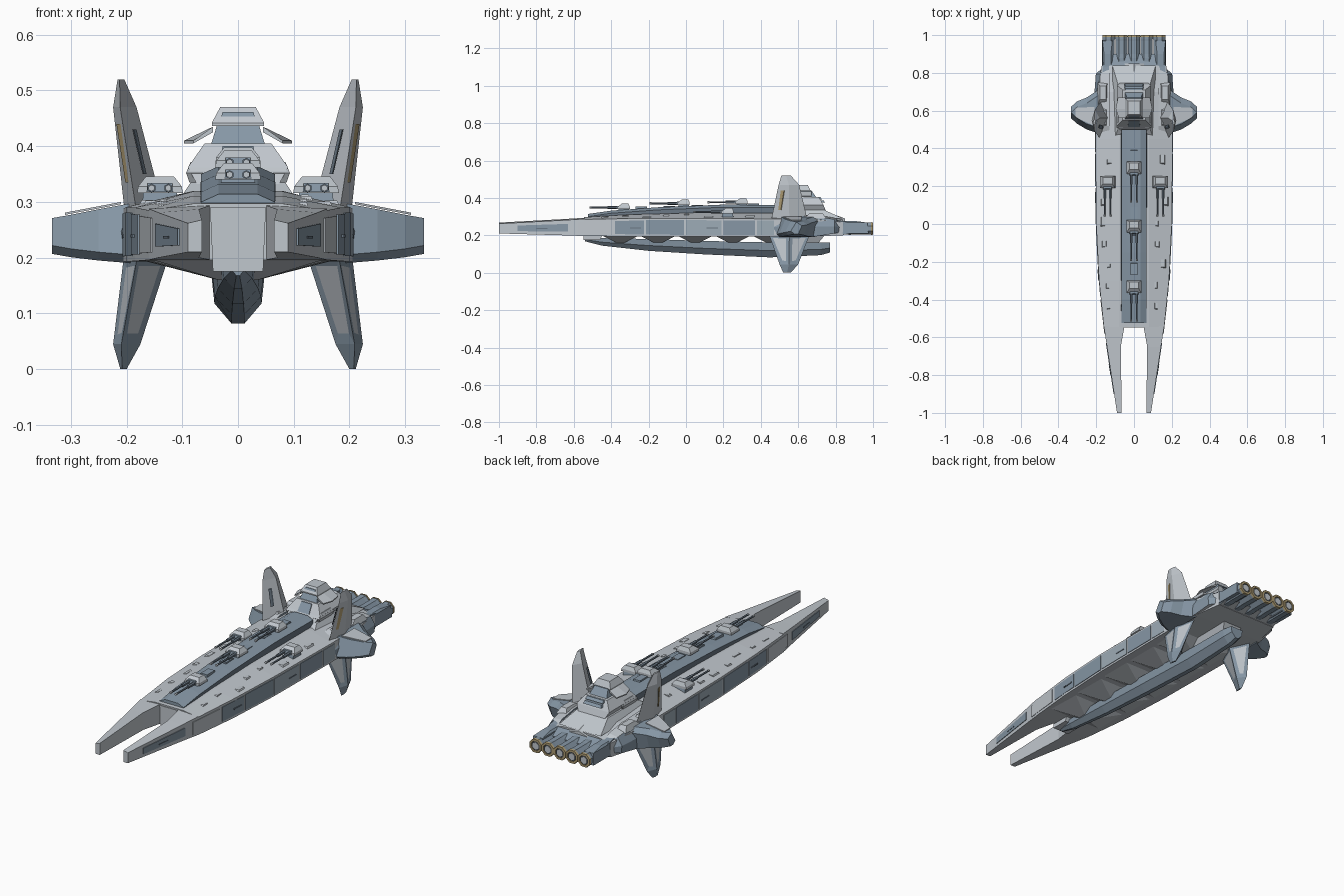
import bpy, bmesh, math, random

if "Cube" in bpy.data.objects:
    bpy.data.objects.remove(bpy.data.objects["Cube"])
random.seed(4)


def material(name, r, g, b):
    m = bpy.data.materials.new(name)
    m.use_nodes = True
    m.diffuse_color = (r, g, b, 1)
    m.node_tree.nodes["Principled BSDF"].inputs["Base Color"].default_value = (r, g, b, 1)
    return m


LIGHT = material("light grey", .53, .57, .61)
PALE = material("pale blue grey", .34, .41, .47)
BLUE = material("blue grey", .24, .31, .38)
DEEP = material("deep blue grey", .14, .18, .225)
DARK = material("dark slate", .06, .07, .08)
GOLD = material("gold", .42, .33, .17)


def loft(name, sections, mats, rule=None, inset=None):
    """Skin equal-sized loops of points, cap both ends, colour faces by rule."""
    bm = bmesh.new()
    rings = [[bm.verts.new(p) for p in s] for s in sections]
    n = len(rings[0])
    for a, b in zip(rings, rings[1:]):
        for i in range(n):
            j = (i + 1) % n
            bm.faces.new((a[i], a[j], b[j], b[i]))
    bm.faces.new(rings[0])
    bm.faces.new(rings[-1])
    bmesh.ops.recalc_face_normals(bm, faces=bm.faces)
    if rule:
        for f in bm.faces:
            f.material_index = rule(f)
    if inset:
        faces = [f for f in bm.faces if f.calc_area() > inset[0]]
        bmesh.ops.inset_individual(bm, faces=faces, thickness=inset[1], depth=-.002)
        for f in faces:
            f.material_index = 1
    mesh = bpy.data.meshes.new(name)
    bm.to_mesh(mesh)
    bm.free()
    for m in mats:
        mesh.materials.append(m)
    ob = bpy.data.objects.new(name, mesh)
    bpy.context.collection.objects.link(ob)
    return ob


def frustum(name, levels, mat, cx=0):
    """Stack of rectangles: (z, half width, front y, back y)."""
    return loft(name, [[(cx - h, a, z), (cx + h, a, z), (cx + h, b, z), (cx - h, b, z)]
                       for z, h, a, b in levels], [mat])


def barrel(name, x, z, rings, mat, sides=8):
    """Round part along y: rings of (y, radius)."""
    ang = [math.tau * (i + .5) / sides for i in range(sides)]
    return loft(name, [[(x + r * math.cos(a), y, z + r * math.sin(a)) for a in ang]
                       for y, r in rings], [mat])


def lerp_row(rows, y):
    for a, b in zip(rows, rows[1:]):
        if y <= b[0]:
            t = (y - a[0]) / (b[0] - a[0])
            return [p + (q - p) * t for p, q in zip(a, b)]
    return rows[-1]


# Main hull: y, half width, wall bottom, wall top, deck height
HULL = [(-.545, .16, .196, .285, .297), (-.3, .185, .194, .29, .311), (0, .2, .193, .291, .319),
        (.45, .205, .193, .288, .32), (.7, .198, .195, .285, .31), (.84, .17, .2, .27, .285)]
loft("hull", [[(-w, y, zb), (-w, y, zt), (-.08, y, zd), (.08, y, zd), (w, y, zt), (w, y, zb)]
              for y, w, zb, zt, zd in HULL], [LIGHT])
frustum("notch_wall", [(.29, .05, -.548, -.4), (.175, .045, -.548, -.46)], LIGHT)

# Forked bow: y, inner x, outer x, bottom, top
PRONG = [(-1, .065, .09, .21, .262), (-.65, .07, .143, .2, .281), (-.54, .05, .16, .196, .288)]
WALL = [(y, w, zb, zt) for y, i, w, zb, zt in PRONG[:2]] + [r[:4] for r in HULL]
PANELS = [(-.9, -.63, .25, .75, BLUE), (-.58, -.4, .14, .86, LIGHT), (-.38, -.225, .12, .88, BLUE),
          (-.215, -.01, .1, .9, BLUE), (0, .19, .1, .9, PALE), (.2, .37, .1, .9, BLUE),
          (.38, .47, .1, .9, PALE)]


def wall_plate(name, s, y0, y1, lo, hi, out, mat):
    secs = []
    for y in (y0, y1):
        _, w, zb, zt = lerp_row(WALL, y)
        a, b = zb + (zt - zb) * lo, zb + (zt - zb) * hi
        secs.append([(s * (w - .004), y, a), (s * (w + out), y, a),
                     (s * (w + out), y, b), (s * (w - .004), y, b)])
    loft(name, secs, [mat])


for s, side in ((1, "left"), (-1, "right")):
    loft(f"{side}_bow_prong", [[(s * i, y, zb), (s * w, y, zb), (s * w, y, zt), (s * i, y, zt + .006)]
                               for y, i, w, zb, zt in PRONG], [LIGHT])
    for y0, y1, lo, hi, mat in PANELS:
        wall_plate(f"{side}_wall_panel", s, y0, y1, lo, hi, .003, mat)
    for y in (-.8, -.3, .11):
        wall_plate(f"{side}_wall_slot", s, y, y + .06, .44, .5, .005, DEEP)

    # Low deck armour plates
    for k in range(8):
        y = -.46 + k * .11
        _, w, zb, zt, zd = lerp_row(HULL, y)
        x = random.uniform(.11, w - .03)
        z = zd + (zt - zd) * (x - .08) / (w - .08)
        h, d = random.uniform(.01, .02), random.uniform(.03, .06)
        frustum(f"{side}_deck_plate", [(z - .01, h, y, y + d), (z + .004, h * .6, y + .012, y + d)],
                LIGHT, s * x)

    # Aft shoulder with blue wall and light top
    loft(f"{side}_shoulder", [[(s * .13, y, a), (s * w, y, a), (s * (w + .004), y, (a + b) / 2),
                               (s * (w - .02), y, b), (s * .13, y, b + .008)]
                              for y, w, a, b in ((.46, .2, .2, .285), (.52, .208, .195, .305),
                                                 (.7, .205, .195, .3), (.795, .198, .21, .285),
                                                 (.82, .17, .215, .27))],
         [LIGHT, BLUE], lambda f: 0 if abs(f.normal.z) > .6 else 1)
    for y in (.53, .66):
        frustum(f"{side}_shoulder_block", [(.29, .028, y - .03, y + .09), (.318, .016, y, y + .07)],
                LIGHT, s * .165)

    # Side pod, lofted outward
    loft(f"{side}_side_pod", [[(s * x, y0, a + .015), (s * x, y0 + .03, b), (s * x, y1 - .03, b),
                               (s * x, y1, b - .02), (s * x, y1 - .02, a), (s * x, y0 + .02, a)]
                              for x, y0, y1, a, b in ((.19, .48, .71, .19, .298), (.25, .5, .67, .195, .287),
                                                      (.3, .53, .65, .201, .277), (.334, .56, .62, .207, .271))],
         [BLUE])
    loft(f"{side}_pod_cover", [[(s * x, y, z), (s * x, y + d, z), (s * x, y + d, z + .004), (s * x, y, z + .004)]
                               for x, y, d, z in ((.21, .52, .1, .296), (.31, .565, .05, .277))], [LIGHT])

    # Fins: z, inner x, outer x, front y, back y
    def fin(name, rows, mats, inset=None):
        loft(name, [[(s * (i * .3 + o * .7), a, z), (s * o, (a + b) / 2, z),
                     (s * (i * .4 + o * .6), b, z), (s * i, (a + b) / 2 + .01, z)]
                    for z, i, o, a, b in rows], mats, inset=inset)

    fin(f"{side}_upper_fin", [(.28, .132, .203, .455, .65), (.47, .182, .224, .495, .605),
                              (.52, .204, .216, .51, .56)], [LIGHT])
    fin(f"{side}_lower_fin", [(.2, .125, .205, .445, .66), (.045, .175, .224, .5, .6),
                              (0, .2, .211, .52, .56)], [BLUE, LIGHT], inset=(.01, .025))
    loft(f"{side}_fin_marking", [[(s * x, y, z), (s * (x + .009), y + .022, z),
                                  (s * (x + .005), y + .027, z), (s * (x - .004), y + .01, z)]
                                 for z, x, y in ((.335, .193, .485), (.44, .209, .502))], [GOLD])
    loft(f"{side}_fin_slot", [[(s * x, y, z), (s * (x + .005), y - .01, z),
                               (s * (x + .007), y - .006, z), (s * x, y + .01, z)]
                              for z, x, y in ((.35, .164, .51), (.43, .182, .518))], [DEEP])

# Pyramid ribs under the hull
for k in range(5):
    c = -.35 + k * .2
    w = lerp_row(HULL, c)[1] - .015
    frustum("belly_rib", [(.2, w, c - .1, c + .1), (.16, .035, c - .02, c + .02)], LIGHT)

# Keel: y, half width, bottom, top
loft("keel", [[(-w * .25, y, a), (w * .25, y, a), (w * .9, y, a + (b - a) * .45), (w, y, b),
               (-w, y, b), (-w * .9, y, a + (b - a) * .45)]
              for y, w, a, b in ((-.54, .012, .168, .188), (-.45, .028, .145, .186), (-.2, .04, .117, .18),
                                 (.1, .046, .098, .17), (.45, .047, .082, .162), (.72, .045, .094, .162),
                                 (.77, .035, .108, .162))], [BLUE])
frustum("keel_mount", [(.21, .06, .45, .75), (.15, .03, .52, .7)], LIGHT)

# Raised spine along the deck
loft("deck_spine", [[(-.07, y, .28), (-.066, y, z - .014), (-.035, y, z), (.035, y, z),
                     (.066, y, z - .014), (.07, y, .28)]
                    for y, z in ((-.525, .314), (-.4, .332), (-.15, .35), (.2, .364), (.5, .362))],
     [BLUE, DEEP], lambda f: 1 if abs(f.normal.x) > .9 else 0)
for k in range(5):
    y = -.27 + k * .15
    frustum("spine_plate", [(.32, .022, y, y + .07), (.354 + .004 * k, .018, y, y + .06)], BLUE)


# Twin-barrel turrets
def turret(name, x, y, z):
    frustum(name + "_base", [(z - .02, .032, y - .005, y + .06), (z + .008, .03, y, y + .055)], BLUE, x)
    frustum(name + "_house", [(z + .006, .041, y - .005, y + .06), (z + .018, .039, y - .005, y + .06),
                              (z + .036, .025, y + .018, y + .052)], LIGHT, x)
    frustum(name + "_gun_port", [(z + .008, .024, y - .012, y), (z + .024, .022, y - .008, y + .01)], BLUE, x)
    for d in (-.015, .015):
        barrel(name + "_gun", x + d, z + .015, [(y - .15, .005), (y - .06, .005), (y - .06, .008), (y, .008)],
               DEEP, 6)
        barrel(name + "_muzzle", x + d, z + .015, [(y - .155, .006), (y - .145, .006)], LIGHT, 6)


turret("front_turret", 0, -.36, .334)
turret("middle_turret", 0, -.04, .356)
turret("rear_turret", 0, .27, .362)
turret("left_turret", .14, .195, .31)
turret("right_turret", -.14, .195, .31)

# Command tower
frustum("tower_foot", [(.29, .115, .43, .84), (.335, .085, .5, .74)], LIGHT)
frustum("tower_body", [(.325, .07, .49, .75), (.362, .09, .52, .735), (.405, .06, .55, .71)], LIGHT)
frustum("tower_front_strip", [(.36, .032, .514, .56), (.4, .028, .542, .57)], BLUE)
frustum("tower_neck", [(.385, .054, .545, .71), (.44, .037, .575, .67)], BLUE)
frustum("tower_head", [(.436, .047, .56, .665), (.442, .047, .56, .665), (.47, .032, .58, .65)], LIGHT)
frustum("bridge_window", [(.453, .03, .565, .58), (.461, .028, .57, .59)], BLUE)
for z in (.375, .392):
    frustum("tower_step", [(z, .05, .66, .745 - (z - .375)), (z + .012, .045, .66, .735 - (z - .375))], BLUE)
for s, side in ((1, "left"), (-1, "right")):
    loft(f"{side}_tower_flare", [[(s * .045, y, .425), (s * x, y, .405), (s * x, y, .41), (s * .045, y, .435)]
                                 for y, x in ((.56, .08), (.61, .097), (.67, .085))], [LIGHT])
    frustum(f"{side}_tower_sponson", [(.335, .012, .52, .62), (.352, .018, .51, .63), (.372, .01, .54, .61)],
            LIGHT, s * .075)
loft("aft_ridge", [[(-w, y, .27), (0, y, z), (w, y, .27)] for y, w, z in ((.7, .1, .345), (.85, .06, .29))],
     [LIGHT])

# Engine bank
loft("engine_housing", [[(-w, y, a), (w, y, a), (w, y, b), (-w, y, b)]
                        for y, w, a, b in ((.78, .165, .2, .285), (.84, .168, .202, .276), (.9, .16, .215, .255))],
     [BLUE, LIGHT], lambda f: 1 if f.normal.z < -.5 else 0)
for k in range(-2, 3):
    x = k * .067
    barrel("engine", x, .236, [(.8, .034), (.88, .036), (.9, .034), (.97, .034), (.98, .035), (.992, .035)], BLUE)
    barrel("engine_rim", x, .236, [(.99, .037), (1, .035), (1, .025), (.993, .022)], GOLD)
    barrel("engine_recess", x, .236, [(.98, .026), (.997, .025)], DARK)
    barrel("engine_core", x, .236, [(.98, .02), (.999, .018)], LIGHT, 6)
    if abs(k) == 2:
        frustum("engine_shroud", [(.21, .03, .8, .975), (.268, .026, .8, .97), (.277, .018, .8, .9)], BLUE,
                x * 1.05)
